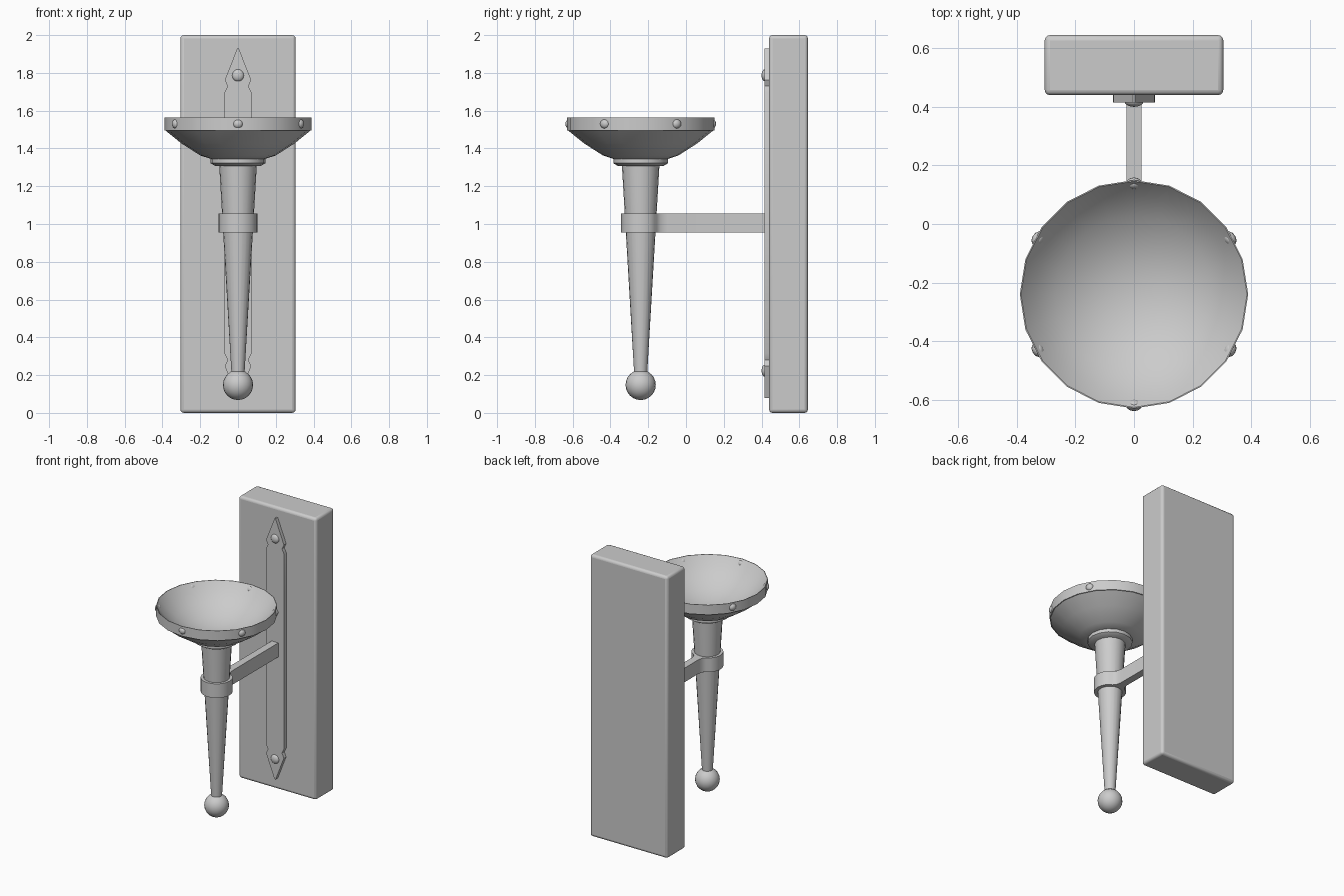
import bpy, bmesh, math
from mathutils import Vector, Matrix

cube = bpy.data.objects.get("Cube")
if cube:
    bpy.data.objects.remove(cube, do_unlink=True)

AXIS_Y = -0.24  # centre line of the torch

iron = bpy.data.materials.new("plain grey")
iron.use_nodes = True
GREY = (0.6, 0.6, 0.6, 1)
iron.diffuse_color = GREY
iron.node_tree.nodes["Principled BSDF"].inputs["Base Color"].default_value = GREY


def finish(name, bm, smooth_angle=35):
    bmesh.ops.recalc_face_normals(bm, faces=bm.faces)
    mesh = bpy.data.meshes.new(name)
    bm.to_mesh(mesh)
    bm.free()
    obj = bpy.data.objects.new(name, mesh)
    bpy.context.collection.objects.link(obj)
    mesh.materials.append(iron)
    bpy.ops.object.select_all(action="DESELECT")
    obj.select_set(True)
    bpy.context.view_layer.objects.active = obj
    bpy.ops.object.shade_smooth_by_angle(angle=math.radians(smooth_angle))
    return obj


def lathe(name, profile, sides):
    """Spin (radius, height) points around the torch axis."""
    bm = bmesh.new()
    verts = [bm.verts.new((r, AXIS_Y, z)) for r, z in profile]
    edges = [bm.edges.new(pair) for pair in zip(verts, verts[1:])]
    bmesh.ops.spin(bm, geom=verts + edges, cent=(0, AXIS_Y, 0), axis=(0, 0, 1),
                   angle=math.tau, steps=sides, use_merge=True)
    bmesh.ops.remove_doubles(bm, verts=bm.verts, dist=0.0005)
    return finish(name, bm)


def prism(name, outline, depth):
    """Extrude a closed 3D outline along a vector."""
    bm = bmesh.new()
    face = bm.faces.new([bm.verts.new(p) for p in outline])
    extruded = bmesh.ops.extrude_face_region(bm, geom=[face])["geom"]
    moved = [g for g in extruded if isinstance(g, bmesh.types.BMVert)]
    bmesh.ops.translate(bm, verts=moved, vec=Vector(depth))
    return finish(name, bm)


def ball(name, centre, scale, turn=0, segments=16):
    bm = bmesh.new()
    matrix = (Matrix.Translation(centre) @ Matrix.Rotation(turn, 4, "Z")
              @ Matrix.Diagonal((*scale, 1)))
    bmesh.ops.create_uvsphere(bm, u_segments=segments, v_segments=segments // 2 + 2,
                              radius=1, matrix=matrix)
    return finish(name, bm, 60)


# Wall board with softened edges
bm = bmesh.new()
bmesh.ops.create_cube(bm, size=1, matrix=Matrix.Translation((0, 0.5425, 1))
                      @ Matrix.Diagonal((0.61, 0.205, 2, 1)))
board = finish("wall_board", bm)
bevel = board.modifiers.new("soft edges", "BEVEL")
bevel.width, bevel.segments = 0.018, 3

# Pointed back plate, notched near both ends
MID_Z = 1.005
right_top = [(0.072, 0.69), (0.055, 0.725), (0.07, 0.757), (0.004, 0.925)]
top = right_top + [(-x, z) for x, z in reversed(right_top)]
outline = top + [(-x, -z) for x, z in top]
prism("back_plate", [(x, 0.415, MID_Z + z) for x, z in outline], (0, 0.03, 0))
for label, z in (("upper", 1.787), ("lower", 0.223)):
    ball(label + "_plate_stud", (0, 0.418, z), (0.032, 0.018, 0.032))

# Clasp ring flowing into the wall arm
RING = 0.103
arc = [(RING * math.sin(a), AXIS_Y - RING * math.cos(a))
       for a in (math.radians(15 * i) for i in range(1, 10))]
half = arc + [(0.05, -0.155), (0.033, -0.135), (0.026, -0.1), (0.026, 0.42)]
outline = [(-x, y) for x, y in reversed(half)] + [(0, AXIS_Y - RING)] + half
prism("clasp_and_arm", [(x, y, 0.955) for x, y in outline], (0, 0, 0.1))

# Tapered stem, collar and bottom ball
lathe("stem", [(0, 0.2), (0.034, 0.2), (0.1, 1.32), (0, 1.32)], 20)
lathe("collar", [(0, 1.308), (0.122, 1.308), (0.145, 1.322), (0.145, 1.348),
                 (0, 1.348)], 16)
ball("bottom_ball", (0, AXIS_Y, 0.148), (0.08, 0.08, 0.08), segments=20)

# Shallow dish with a thin upright rim
lathe("dish", [(0, 1.345), (0.145, 1.345), (0.2, 1.363), (0.3, 1.427), (0.384, 1.495),
               (0.39, 1.495), (0.39, 1.565), (0.386, 1.565), (0.34, 1.505),
               (0.27, 1.448), (0.19, 1.402), (0.1, 1.373), (0, 1.363)], 20)

# Six studs around the rim
for i in range(6):
    a = math.radians(60 * i - 90)
    ball(f"rim_stud_{i + 1}",
         (0.379 * math.cos(a), AXIS_Y + 0.379 * math.sin(a), 1.53),
         (0.02, 0.027, 0.025), turn=a, segments=12)
